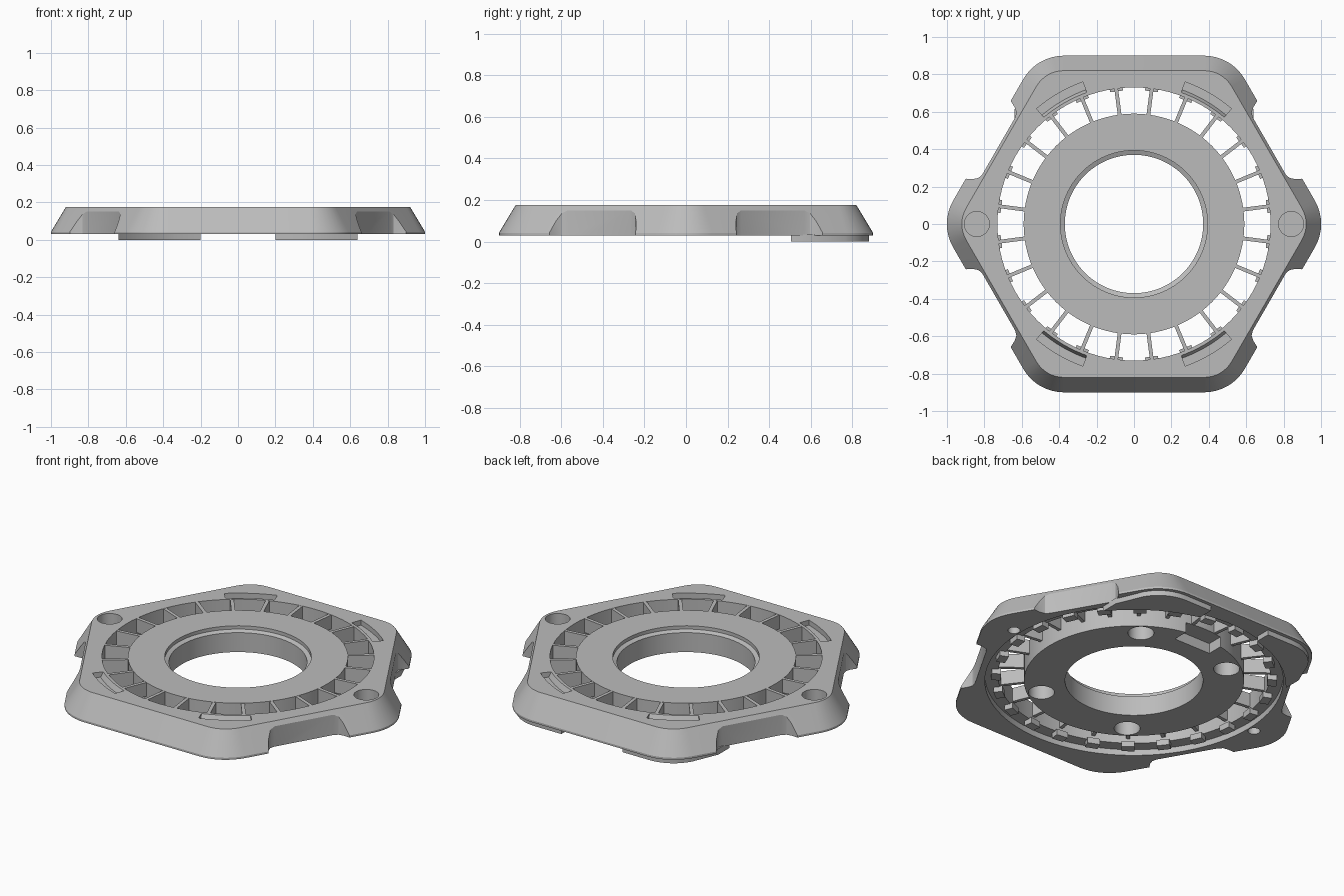
import bpy, bmesh, math
from math import cos, sin, radians

cube = bpy.data.objects.get("Cube")
if cube:
    bpy.data.objects.remove(cube, do_unlink=True)

mat = bpy.data.materials.new("light grey")
mat.use_nodes = True
GREY = (0.5, 0.5, 0.5, 1)
mat.diffuse_color = GREY
mat.node_tree.nodes["Principled BSDF"].inputs["Base Color"].default_value = GREY

BASE, TOP = 0.03, 0.175


def circle(r, cx=0, cy=0, n=96):
    return [(cx + r * cos(2 * math.pi * i / n), cy + r * sin(2 * math.pi * i / n)) for i in range(n)]


def rounded_hex(r, c=0.65, steps=8):
    """Hexagon with corners on the x axis, rounded with radius r."""
    pts = []
    for k in range(6):
        a = k * 60
        cx, cy = [c / cos(radians(30)) * f(radians(a)) for f in (cos, sin)]
        for s in range(steps + 1):
            b = radians(a - 30 + 60 * s / steps)
            pts.append((cx + r * cos(b), cy + r * sin(b)))
    return pts


def arc_band(r0, r1, a0, a1, n=12):
    angs = [radians(a0 + (a1 - a0) * i / n) for i in range(n + 1)]
    return [(r1 * cos(a), r1 * sin(a)) for a in angs] + [(r0 * cos(a), r0 * sin(a)) for a in reversed(angs)]


def turn(pts, deg):
    c, s = cos(radians(deg)), sin(radians(deg))
    return [(x * c - y * s, x * s + y * c) for x, y in pts]


def box(x0, x1, y0, y1):
    return [(x0, y0), (x1, y0), (x1, y1), (x0, y1)]


def build(name, solids):
    """Each solid is a list of (outline, z) sections joined into a closed loft."""
    bm = bmesh.new()
    for sections in solids:
        rings = [[bm.verts.new((x, y, z)) for x, y in pts] for pts, z in sections]
        for a, b in zip(rings, rings[1:]):
            n = len(a)
            for i in range(n):
                j = (i + 1) % n
                bm.faces.new((a[i], a[j], b[j], b[i]))
        bm.faces.new(rings[0][::-1])
        bm.faces.new(rings[-1])
    bmesh.ops.recalc_face_normals(bm, faces=bm.faces)
    me = bpy.data.meshes.new(name)
    bm.to_mesh(me)
    bm.free()
    me.materials.append(mat)
    ob = bpy.data.objects.new(name, me)
    bpy.context.collection.objects.link(ob)
    return ob


def prism(pts, z0, z1):
    return [(pts, z0), (pts, z1)]


def activate(ob):
    bpy.ops.object.select_all(action='DESELECT')
    ob.select_set(True)
    bpy.context.view_layer.objects.active = ob


def cut(ob, solids):
    cutter = build("cutter", solids)
    cutter.hide_render = True
    mod = ob.modifiers.new("cut", 'BOOLEAN')
    mod.operation, mod.solver, mod.object = 'DIFFERENCE', 'EXACT', cutter
    activate(ob)
    bpy.ops.object.modifier_apply(modifier=mod.name)
    bpy.data.objects.remove(cutter, do_unlink=True)


# Tapered hexagonal frame
frame = build("hex_frame", [[(rounded_hex(0.25), BASE), (rounded_hex(0.25), 0.042),
                             (rounded_hex(0.17), TOP)]])

# Stepped central opening, wider at the underside
cuts = [[(circle(0.80), -0.1), (circle(0.80), 0.065), (circle(0.73), 0.065), (circle(0.73), 0.3)]]
# Finger recesses in the four slanted sides
recess = [(1.05, -0.25), (0.90, -0.24), (0.865, -0.222), (0.843, -0.202), (0.835, -0.175),
          (0.835, 0.175), (0.843, 0.202), (0.865, 0.222), (0.90, 0.24), (1.05, 0.25)]
cuts += [prism(turn(recess, a), -0.1, 0.3) for a in (30, 150, 210, 330)]
# Arc-shaped pockets with a sloped inner wall
for a in (60, 120, 240, 300):
    cuts.append([(arc_band(0.762, 0.807, a - 10.2, a + 10.2), 0.145),
                 (arc_band(0.742, 0.807, a - 10.2, a + 10.2), 0.185)])
# Round pockets at the two points, above and below
for sx in (-1, 1):
    cuts.append(prism(circle(0.067, sx * 0.84, 0, 32), 0.10, 0.3))
    cuts.append(prism(circle(0.033, sx * 0.84, 0, 24), -0.1, 0.07))
cut(frame, cuts)

# Central hub ring with chamfered bore, bolt holes and rear notch
hub = build("hub_ring", [prism(circle(0.59), BASE, TOP)])
cuts = [[(circle(0.37), -0.1), (circle(0.37), 0.145), (circle(0.393), 0.155), (circle(0.393), 0.3)]]
cuts += [prism(circle(0.07, sx * 0.30, sy * 0.415, 32), -0.1, 0.12) for sx in (-1, 1) for sy in (-1, 1)]
cuts.append(prism(box(-0.12, 0.12, 0.485, 0.7), -0.1, 0.09))
cut(hub, cuts)

# Thin spokes between hub and frame, with small tabs under their outer ends
angles = [7.5 + 15 * i for i in range(24)]
spokes = build("spokes", [prism(turn(box(0.58, 0.74, -0.01, 0.01), a), 0.092, TOP - 0.001) for a in angles])
tabs = build("spoke_tabs", [prism(turn(box(0.715, 0.765, -0.035, 0.035), a), 0.035, 0.07) for a in angles])

# Two rear feet following the frame corners
foot = [(0.20, 0.88)]
foot += [(0.375 + 0.23 * cos(radians(a)), 0.65 + 0.23 * sin(radians(a))) for a in range(90, 29, -10)]
foot += [(0.64, 0.61)]
foot += [(0.815 * cos(radians(a)), 0.815 * sin(radians(a))) for a in (38.3, 45, 52, 59, 66, 75.8)]
feet = build("rear_feet", [prism([(sx * x, y) for x, y in foot], 0, 0.035) for sx in (-1, 1)])

for ob in (frame, hub, spokes, tabs, feet):
    activate(ob)
    bpy.ops.object.shade_smooth_by_angle(angle=radians(25))
